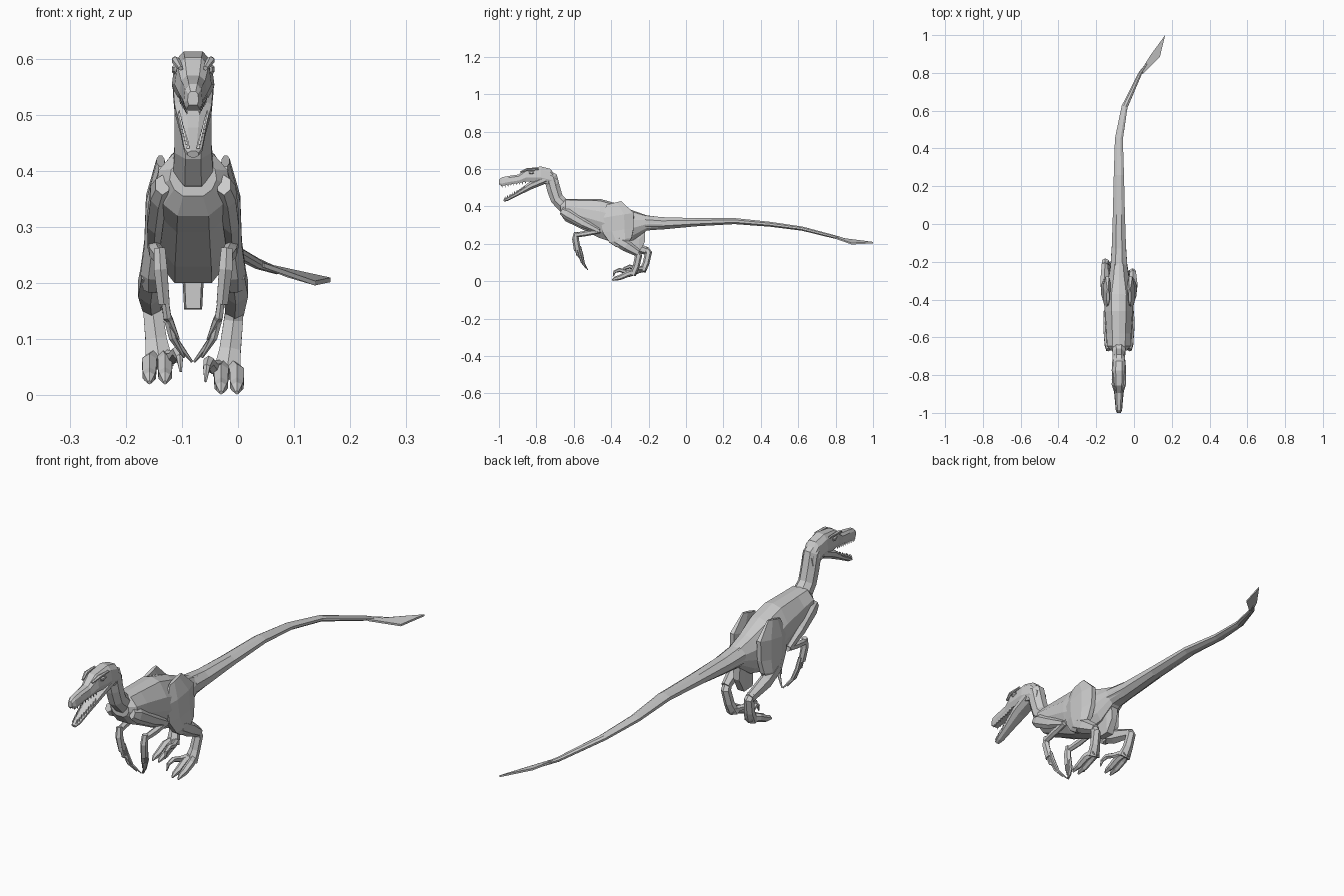
import bpy, bmesh, math
from mathutils import Vector

CX = -0.08  # the body's middle plane


def finish(name, bm):
    bmesh.ops.recalc_face_normals(bm, faces=bm.faces)
    me = bpy.data.meshes.new(name)
    bm.to_mesh(me)
    bm.free()
    ob = bpy.data.objects.new(name, me)
    bpy.context.collection.objects.link(ob)
    return ob


def skin(bm, rings):
    vs = [[bm.verts.new(p) for p in r] for r in rings]
    n = len(vs[0])
    for a, b in zip(vs, vs[1:]):
        for i in range(n):
            bm.faces.new((a[i], a[(i + 1) % n], b[(i + 1) % n], b[i]))
    bm.faces.new(vs[0])
    bm.faces.new(vs[-1])


def tube(name, pts, n=6, s=1):
    """Loft of rings; each point is (offset from middle, y, z, side radius, other radius)."""
    c = [Vector((CX + s * p[0], p[1], p[2])) for p in pts]
    ang = [(i + 0.5) * math.tau / n for i in range(n)]
    mc, ms = max(map(math.cos, ang)), max(map(math.sin, ang))
    rings = []
    for i, p in enumerate(pts):
        t = Vector((0, 0, 0))
        if i > 0:
            t += (c[i] - c[i - 1]).normalized()
        if i < len(c) - 1:
            t += (c[i + 1] - c[i]).normalized()
        t.normalize()
        side = (Vector((1, 0, 0)) - t * t.x).normalized()
        nor = side.cross(t)
        rings.append([c[i] + side * (p[3] * math.cos(a) / mc) + nor * (p[4] * math.sin(a) / ms)
                      for a in ang])
    bm = bmesh.new()
    skin(bm, rings)
    return finish(name, bm)


def sections(name, secs, half):
    """Upright sections (y, z low, z high, half width) with a mirrored unit half profile."""
    prof = half + [(-x, z) for x, z in reversed(half) if x > 0]
    bm = bmesh.new()
    skin(bm, [[(CX + x * w, y, lo + z * (hi - lo)) for x, z in prof] for y, lo, hi, w in secs])
    return finish(name, bm)


# Torso
sections("torso", [
    (-0.67, 0.355, 0.425, 0.042), (-0.645, 0.32, 0.44, 0.066), (-0.58, 0.29, 0.44, 0.069),
    (-0.46, 0.23, 0.44, 0.077), (-0.37, 0.2, 0.415, 0.078), (-0.28, 0.22, 0.376, 0.056),
    (-0.21, 0.27, 0.352, 0.044), (-0.12, 0.28, 0.34, 0.038)],
    [(0, 1), (0.5, 0.95), (0.93, 0.68), (1, 0.42), (0.8, 0.17), (0.42, 0)])
sections("pubis", [(-0.31, 0.155, 0.3, 0.016), (-0.25, 0.153, 0.3, 0.02), (-0.22, 0.21, 0.3, 0.016)],
         [(0.7, 1), (1, 0.5), (0.8, 0)])

# Tail with flat end fin
tube("tail", [
    (0, -0.22, 0.312, 0.044, 0.04), (0, -0.13, 0.309, 0.038, 0.033), (0, 0.05, 0.315, 0.032, 0.022),
    (0, 0.26, 0.321, 0.027, 0.016), (0, 0.45, 0.304, 0.021, 0.013), (0.03, 0.62, 0.281, 0.016, 0.011),
    (0.114, 0.8, 0.235, 0.009, 0.009), (0.15, 0.85, 0.222, 0.005, 0.006)], 8)
bm = bmesh.new()
rim = [(0.036, 0.81, 0.235), (0.046, 0.795, 0.232), (0.137, 0.885, 0.2), (0.165, 1.0, 0.206),
       (0.086, 0.892, 0.215)]
skin(bm, [[(x, y, z + d) for x, y, z in rim] for d in (-0.004, 0.004)])
finish("tail_fin", bm)

# Neck
tube("neck", [
    (0, -0.76, 0.575, 0.03, 0.03), (0, -0.722, 0.548, 0.033, 0.038), (0, -0.707, 0.49, 0.033, 0.036),
    (0, -0.69, 0.44, 0.033, 0.035), (0, -0.655, 0.405, 0.036, 0.036), (0, -0.6, 0.385, 0.045, 0.045)], 8)

# Skull and lower jaw
sections("skull", [
    (-1.0, 0.518, 0.542, 0.01), (-0.985, 0.508, 0.555, 0.017), (-0.95, 0.516, 0.562, 0.02),
    (-0.895, 0.524, 0.57, 0.025), (-0.855, 0.533, 0.602, 0.033), (-0.775, 0.528, 0.613, 0.038),
    (-0.725, 0.515, 0.6, 0.035), (-0.69, 0.5, 0.553, 0.027)],
    [(0.45, 1), (0.85, 0.8), (1, 0.3), (0.75, 0)])
tube("lower_jaw", [
    (0, -0.75, 0.545, 0.036, 0.022), (0, -0.83, 0.511, 0.033, 0.02), (0, -0.9, 0.468, 0.022, 0.011),
    (0, -0.955, 0.438, 0.016, 0.009), (0, -0.975, 0.43, 0.01, 0.006)], 8)

# Teeth in both jaws
bm = bmesh.new()


def tooth(x, y, z, h):
    base = [bm.verts.new((x + dx, y + dy, z)) for dx, dy in ((-.003, -.004), (.003, -.004), (0, .005))]
    tip = bm.verts.new((x, y + 0.003, z + h))
    bm.faces.new(base)
    for i in range(3):
        bm.faces.new((base[i], base[(i + 1) % 3], tip))


for s in (-1, 1):
    for i in range(9):
        f = i / 8
        tooth(CX + s * (0.011 + 0.012 * f), -0.985 + 0.125 * f, 0.515 + 0.02 * f, -0.016)
        tooth(CX + s * (0.009 + 0.016 * f), -0.968 + 0.1 * f, 0.44 + 0.054 * f, 0.016)
finish("teeth", bm)

for s, tag in ((1, "right"), (-1, "left")):
    # Brow and eye
    tube("brow_" + tag, [(0.022, -0.885, 0.583, 0.004, 0.004), (0.031, -0.85, 0.597, 0.007, 0.007),
                         (0.033, -0.79, 0.599, 0.004, 0.005)], 6, s)
    tube("eye_" + tag, [(0.03, -0.84, 0.581, 0.004, 0.006), (0.034, -0.826, 0.581, 0.004, 0.009),
                        (0.034, -0.812, 0.581, 0.003, 0.005)], 6, s)

    # Arm
    tube("upper_arm_" + tag, [
        (0.055, -0.665, 0.375, 0.012, 0.02), (0.062, -0.635, 0.36, 0.014, 0.03),
        (0.068, -0.55, 0.31, 0.014, 0.025), (0.07, -0.465, 0.268, 0.011, 0.014)], 6, s)
    tube("forearm_" + tag, [
        (0.07, -0.46, 0.268, 0.01, 0.012), (0.066, -0.53, 0.256, 0.012, 0.015),
        (0.06, -0.59, 0.246, 0.01, 0.013)], 6, s)
    tube("hand_" + tag, [
        (0.06, -0.587, 0.262, 0.01, 0.012), (0.058, -0.591, 0.225, 0.012, 0.018),
        (0.052, -0.58, 0.165, 0.01, 0.019)], 6, s)
    for i, (x, y, z) in enumerate(((0.002, -0.525, 0.06), (0.016, -0.535, 0.068), (0.026, -0.555, 0.1))):
        y0 = -0.568 - 0.012 * i
        tube(f"finger_{tag}_{i}", [
            (0.052, y0, 0.185, 0.006, 0.007), (0.046, y0 + 0.012, 0.14, 0.007, 0.007),
            ((x + 0.05) / 2 + 0.004, (y0 + y) / 2, z + 0.035, 0.006, 0.006),
            (x, y, z, 0.002, 0.002)], 6, s)

    # Thigh
    tube("thigh_" + tag, [
        (0.058, -0.385, 0.418, 0.007, 0.04), (0.062, -0.368, 0.35, 0.022, 0.09),
        (0.064, -0.362, 0.27, 0.023, 0.083), (0.07, -0.35, 0.218, 0.024, 0.06),
        (0.073, -0.345, 0.188, 0.016, 0.03)], 8, s)

    # Lower leg and foot; the left one trails behind
    dy, dz = (0, 0) if s > 0 else (0.053, 0.018)
    tube("shin_" + tag, [
        (0.072, -0.375, 0.222, 0.02, 0.03), (0.076, -0.32 + dy / 3, 0.19, 0.022, 0.032),
        (0.074, -0.255 + dy, 0.15 + dz / 2, 0.016, 0.02)], 6, s)
    tube("ankle_" + tag, [
        (0.074, -0.268 + dy, 0.165 + dz / 2, 0.014, 0.014), (0.072, -0.254 + dy, 0.135 + dz, 0.017, 0.02),
        (0.066, -0.266 + dy, 0.08 + dz, 0.019, 0.018), (0.06, -0.285 + dy, 0.035 + dz, 0.025, 0.018)], 6, s)
    for i, x in enumerate((0.05, 0.078)):
        tube(f"toe_{tag}_{i}", [
            (0.4 * x + 0.036, -0.27 + dy, 0.05 + dz, 0.011, 0.016),
            (x, -0.31 + dy, 0.04 + dz, 0.013, 0.017), (x, -0.355 + dy, 0.019 + dz, 0.012, 0.014),
            (x, -0.378 + dy, 0.014 + dz, 0.009, 0.011), (x, -0.394 + dy, 0.005 + dz, 0.003, 0.004)], 6, s)
    tube("sickle_claw_" + tag, [
        (0.05, -0.275 + dy, 0.05 + dz, 0.01, 0.014), (0.034, -0.32 + dy, 0.05 + dz, 0.01, 0.012),
        (0.028, -0.355 + dy, 0.06 + dz, 0.009, 0.011), (0.024, -0.382 + dy, 0.05 + dz, 0.006, 0.008),
        (0.022, -0.39 + dy, 0.024 + dz, 0.002, 0.002)], 6, s)
